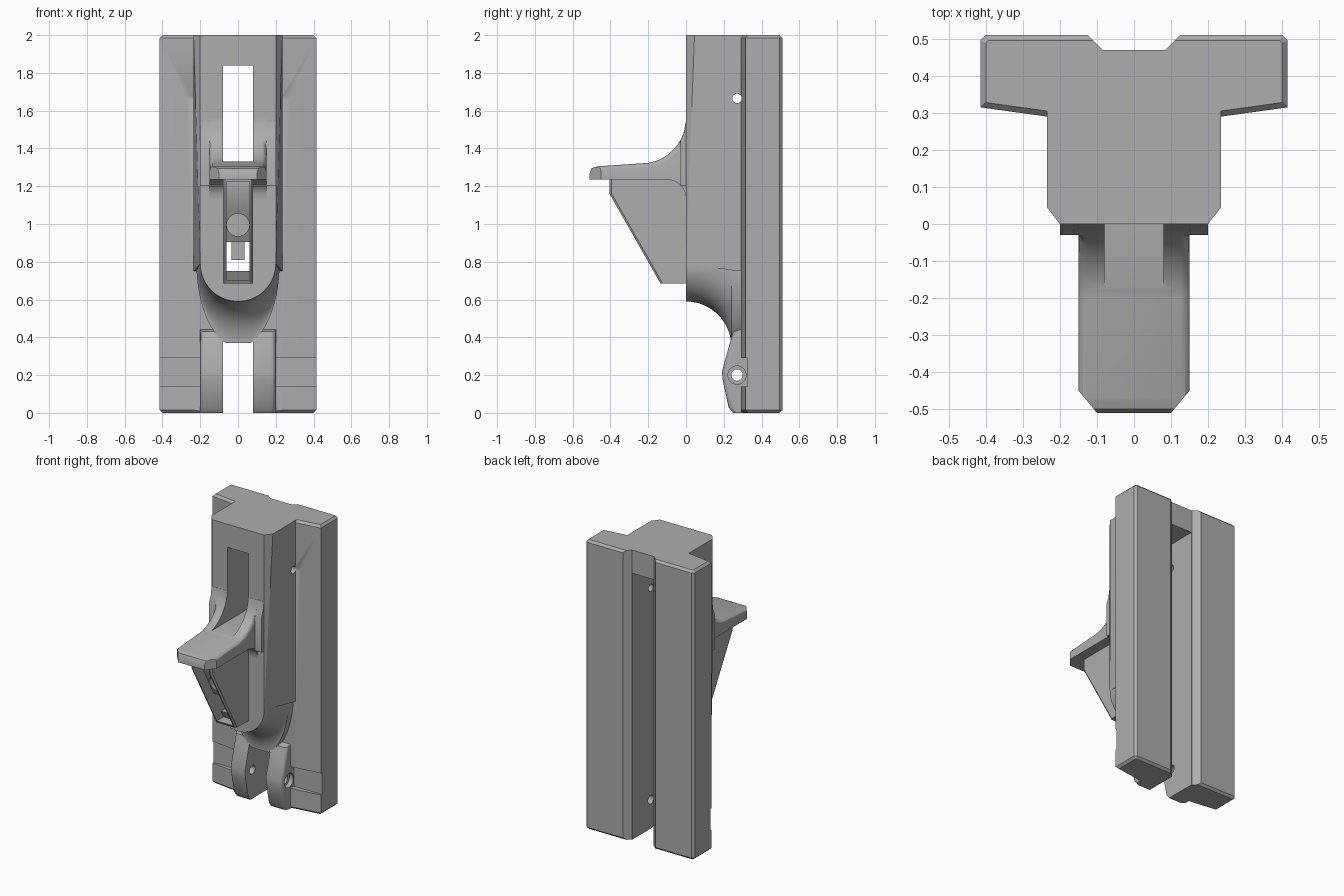
import bpy, bmesh, math
from mathutils import Vector

if "Cube" in bpy.data.objects:
    bpy.data.objects.remove(bpy.data.objects["Cube"], do_unlink=True)

grey = bpy.data.materials.new("plain grey")
grey.use_nodes = True
grey.diffuse_color = (0.42, 0.42, 0.42, 1)
grey.node_tree.nodes["Principled BSDF"].inputs["Base Color"].default_value = (0.42, 0.42, 0.42, 1)


def finish(name, bm):
    bmesh.ops.recalc_face_normals(bm, faces=bm.faces)
    mesh = bpy.data.meshes.new(name)
    bm.to_mesh(mesh)
    bm.free()
    mesh.materials.append(grey)
    obj = bpy.data.objects.new(name, mesh)
    bpy.context.collection.objects.link(obj)
    return obj


def loft(name, rings):
    bm = bmesh.new()
    rows = [[bm.verts.new(p) for p in ring] for ring in rings]
    n = len(rows[0])
    for a, b in zip(rows, rows[1:]):
        for i in range(n):
            bm.faces.new((a[i], a[(i + 1) % n], b[(i + 1) % n], b[i]))
    bm.faces.new(rows[0])
    bm.faces.new(rows[-1])
    return finish(name, bm)


def prism(name, axis, pts, lo, hi):
    """Extrude a profile along x (points are y, z), or z (points are x, y)."""
    place = (lambda p, t: (t, p[0], p[1])) if axis == "x" else (lambda p, t: (p[0], p[1], t))
    return loft(name, [[place(p, t) for p in pts] for t in (lo, hi)])


def box(name, x0, x1, y0, y1, z0, z1):
    return prism(name, "x", [(y0, z0), (y1, z0), (y1, z1), (y0, z1)], x0, x1)


def rod(name, axis, u, v, r, lo, hi, sides=32):
    ring = [(u + r * math.cos(math.tau * i / sides), v + r * math.sin(math.tau * i / sides))
            for i in range(sides)]
    if axis == "x":
        return prism(name, "x", ring, lo, hi)
    return loft(name, [[(a, t, b) for a, b in ring] for t in (lo, hi)])


def hull(name, pts):
    bm = bmesh.new()
    for p in pts:
        for s in (-1, 1):
            bm.verts.new((s * p[0], p[1], p[2]))
    bmesh.ops.convex_hull(bm, input=bm.verts)
    return finish(name, bm)


def bevel(obj, width, rule, segments=1):
    bm = bmesh.new()
    bm.from_mesh(obj.data)
    edges = [e for e in bm.edges if rule(e.verts[0].co, e.verts[1].co)]
    bmesh.ops.bevel(bm, geom=edges, offset=width, segments=segments, profile=0.5, affect="EDGES")
    bm.to_mesh(obj.data)
    bm.free()


def cut(obj, cutters):
    for c in cutters:
        m = obj.modifiers.new("cut", "BOOLEAN")
        m.operation, m.solver, m.object = "DIFFERENCE", "EXACT", c
    bpy.context.view_layer.update()
    deps = bpy.context.evaluated_depsgraph_get()
    mesh = bpy.data.meshes.new_from_object(obj.evaluated_get(deps))
    obj.modifiers.clear()
    obj.data = mesh


def arc(cy, cz, r, a0, a1, n):
    return [(cy + r * math.cos(math.radians(a0 + (a1 - a0) * i / n)),
             cz + r * math.sin(math.radians(a0 + (a1 - a0) * i / n))) for i in range(n + 1)]


# Back plate with a flared groove down its rear
half = [(0.085, 0.47), (0.125, 0.51), (0.4, 0.51), (0.415, 0.495), (0.415, 0.315), (0.235, 0.29)]
plate = prism("back_plate", "z", half + [(-x, y) for x, y in reversed(half)], 0, 2)
bevel(plate, 0.015, lambda a, b: abs(a.z - b.z) < 0.01 and abs(a.x + b.x) > 0.22)

# Raised ridge: a rounded tongue that sweeps out into the plate
rings = []
for y, bottom in arc(0, 0.35, 0.24, 90, 0, 14) + [(0.32, 0.35)]:
    w = 0.2 + 0.02 * min(1, y / 0.24)
    curve = [(w * math.cos(a), 0.79 + (0.79 - bottom) * math.sin(a))
             for a in (math.pi * (1 + i / 32) for i in range(33))]
    rings.append([(-0.2, y, 2)] + [(x, y, z) for x, z in curve] + [(0.2, y, 2)])
ridge = loft("ridge", rings)

# Tapered shoulders beside the ridge
shoulders = hull("ridge_shoulders", [(0.2, 0, 2), (0.235, 0.045, 2), (0.235, 0.32, 2),
                                     (0.2, 0, 0.79), (0.235, 0.28, 0.75), (0.235, 0.32, 0.75)])

# Lever that grows out of the ridge, with a wider root
top = arc(-0.24, 1.56, 0.24, 0, -80, 16)
profile = [(0.1, 1.56)] + top + [(-0.47, 1.305), (-0.5, 1.295), (-0.51, 1.27), (-0.51, 1.235)]
profile += arc(-0.1, 1.135, 0.1, 90, 0, 8) + [(0.1, 1.135)]
lever = prism("lever", "x", profile, -0.15, 0.15)
bevel(lever, 0.025, lambda a, b: abs(a.x - b.x) < 0.001 and min(a.z, b.z) > 1.29
      and max(a.y, b.y) < -0.03, 3)
root = prism("lever_root", "x", [(0.05, 1.2), (-0.03, 1.2), (-0.03, 1.44), (-0.012, 1.48),
                                 (-0.002, 1.54), (0.05, 1.54)], -0.2, 0.2)
corners = [prism("corner_cutter", "z", [(s * 0.155, -0.444), (s * 0.095, -0.516),
                                        (s * 0.25, -0.6)], 1, 1.6) for s in (-1, 1)]

# Wedge under the lever
wedge = prism("wedge_housing", "x", [(-0.405, 1.24), (-0.405, 1.16), (-0.135, 0.685),
                                     (0.05, 0.685), (0.05, 1.24)], -0.08, 0.08)
bevel(wedge, 0.01, lambda a, b: abs(a.x - b.x) < 0.001 and max(a.y, b.y) < -0.1)

# Lugs either side of the lower gap
lugs = []
for s, side in ((1, "left"), (-1, "right")):
    lug = prism(side + "_lug", "x", [(0.35, 0.46), (0.25, 0.43), (0.235, 0.38), (0.19, 0.22),
                                     (0.195, 0.17), (0.225, 0.03), (0.25, 0), (0.35, 0)],
                s * 0.08, s * 0.2)
    bevel(lug, 0.025, lambda a, b: abs(a.x) > 0.19 and abs(b.x) > 0.19
          and max(a.y, b.y) < 0.26, 3)
    lugs.append(lug)

# Cutters
cavity = box("cavity_cutter", -0.08, 0.08, 0.24, 0.7, -0.1, 1.84)
gap = box("gap_cutter", -0.08, 0.08, 0.1, 0.7, -0.1, 0.37)
window = box("window_cutter", -0.08, 0.08, -0.7, 0.7, 1.33, 1.84)
throat = box("throat_cutter", -0.062, 0.062, -0.7, 0.7, 0.75, 0.905)
pocket = prism("pocket_cutter", "x", [(-0.6, 1.225), (-0.31, 1.225), (-0.31, 1.15),
                                      (-0.07, 0.7), (-0.6, 0.7)], -0.062, 0.062)
bore = rod("bore_cutter", "y", 0, 0.995, 0.06, -0.5, 0.02)
pin_low = rod("pin_cutter", "x", 0.27, 0.2, 0.03, -0.5, 0.5)
pin_high = rod("pin_cutter", "x", 0.27, 1.665, 0.025, -0.28, 0.28)
sinks, bands = [], []
for s in (-1, 1):
    sinks.append(rod("sink_cutter", "x", 0.27, 0.2, 0.048, s * 0.17, s * 0.28))
    bands.append(box("band_cutter", s * 0.19, s * 0.5, 0.1, 0.325, 0.14, 0.29))

cut(plate, [cavity, gap, window, pin_low, pin_high] + sinks + bands)
cut(ridge, [cavity, gap, window, throat, bore, pin_high])
cut(shoulders, [cavity, window, throat, bore, pin_high])
cut(lever, [window] + corners)
cut(root, [window])
cut(wedge, [pocket, throat, bore])
for lug in lugs:
    cut(lug, [pin_low] + sinks)

# Small catch in the throat
catch = box("catch", -0.035, 0.035, -0.1, 0.1, 0.81, 0.92)

for c in [cavity, gap, window, throat, pocket, bore, pin_low, pin_high] + sinks + bands + corners:
    bpy.data.objects.remove(c, do_unlink=True)

# Smooth the curved faces and keep the edges crisp
bpy.ops.object.select_all(action="DESELECT")
for obj in [plate, ridge, shoulders, lever, root, wedge, catch] + lugs:
    obj.select_set(True)
    bpy.context.view_layer.objects.active = obj
bpy.ops.object.shade_smooth_by_angle(angle=math.radians(30))
